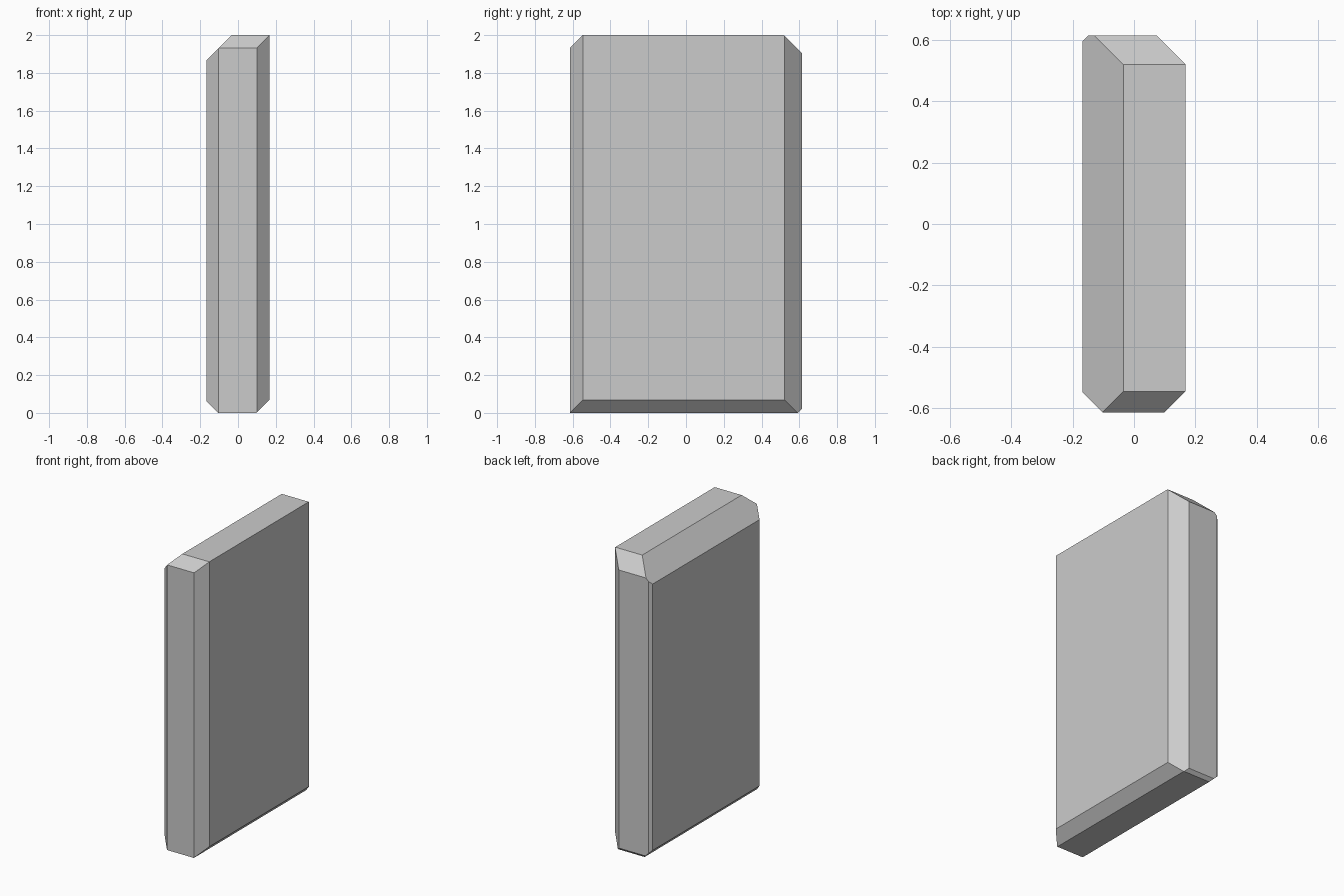
import bpy, bmesh
from mathutils import Vector

if "Cube" in bpy.data.objects:
    bpy.data.objects.remove(bpy.data.objects["Cube"])

HX, HY, H = 0.167, 0.613, 2.0

# Plain slab
bm = bmesh.new()
bmesh.ops.create_cube(bm, size=1.0)
for v in bm.verts:
    v.co = Vector((v.co.x * 2 * HX, v.co.y * 2 * HY, (v.co.z + 0.5) * H))


def chamfer(direction, size):
    """Cut a 45 degree chamfer off the edge lying in the given direction."""
    d = Vector(direction)
    edge = Vector((d.x * HX, d.y * HY, H / 2 + d.z * H / 2))
    axis = next(i for i in range(3) if d[i])
    edge[axis] -= d[axis] * size
    bmesh.ops.bisect_plane(bm, geom=bm.verts[:] + bm.edges[:] + bm.faces[:],
                           plane_co=edge, plane_no=d.normalized(),
                           clear_outer=True, dist=1e-6)
    bmesh.ops.holes_fill(bm, edges=[e for e in bm.edges if e.is_boundary], sides=0)


# Uneven chipped edges: upright, top, then bottom
for direction, size in [
    ((-1, -1, 0), 0.064), ((1, -1, 0), 0.067),
    ((-1, 1, 0), 0.018), ((1, 1, 0), 0.092),
    ((-1, 0, 1), 0.132), ((0, -1, 1), 0.067), ((0, 1, 1), 0.094),
    ((-1, 0, -1), 0.063), ((1, 0, -1), 0.069), ((0, 1, -1), 0.021),
]:
    chamfer(direction, size)

bmesh.ops.recalc_face_normals(bm, faces=bm.faces[:])
mesh = bpy.data.meshes.new("stone_slab")
bm.to_mesh(mesh)
bm.free()
slab = bpy.data.objects.new("stone_slab", mesh)
bpy.context.collection.objects.link(slab)
